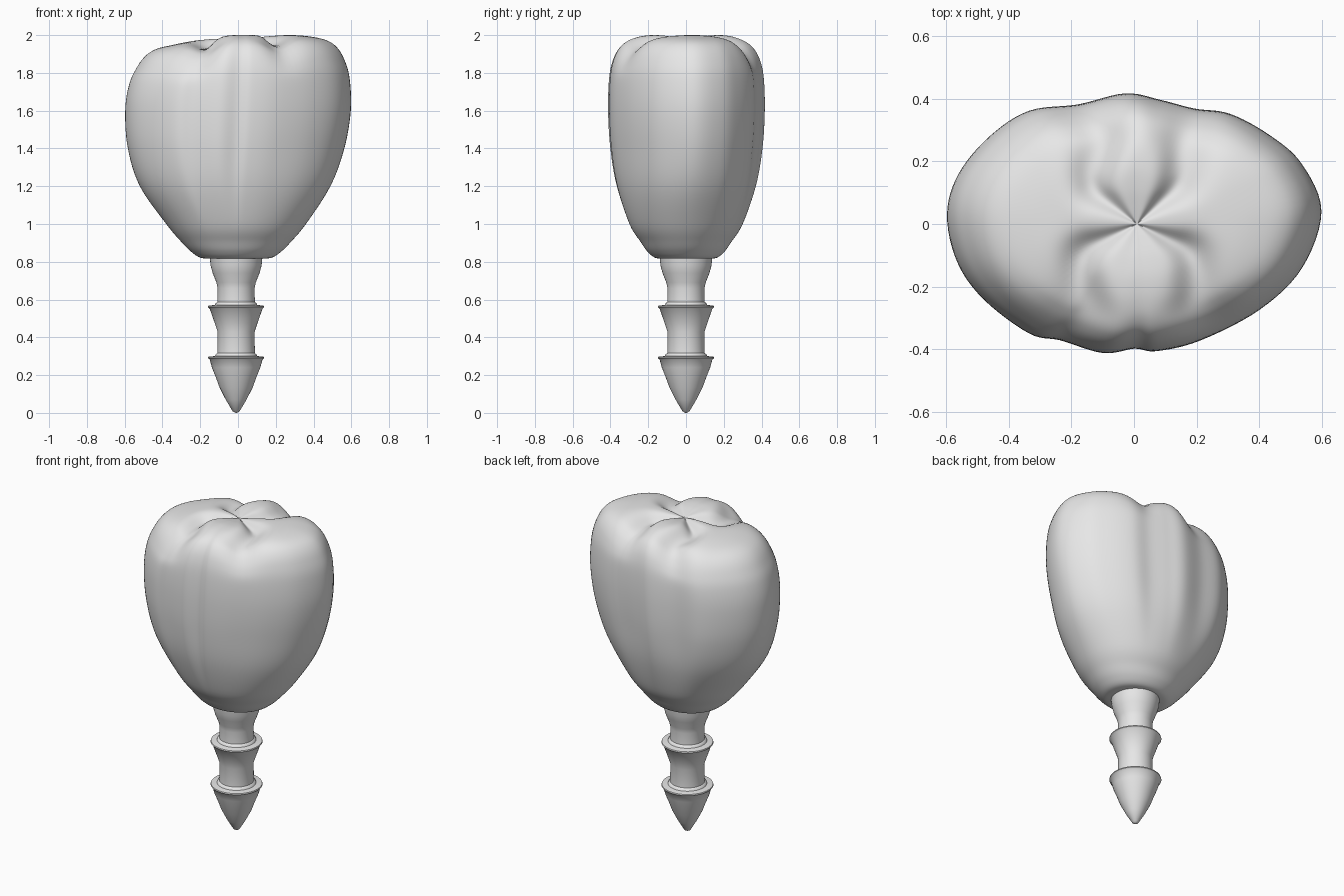
import bpy, bmesh, math
from mathutils import Vector

cube = bpy.data.objects.get("Cube")
if cube:
    bpy.data.objects.remove(cube, do_unlink=True)

grey = bpy.data.materials.new("plain_grey")
grey.use_nodes = True
grey.diffuse_color = (0.8, 0.8, 0.8, 1)
grey.node_tree.nodes["Principled BSDF"].inputs["Base Color"].default_value = (0.8, 0.8, 0.8, 1)


def smoothstep(low, high, value):
    t = min(max((value - low) / (high - low), 0), 1)
    return t * t * (3 - 2 * t)


def spline(keys, steps, closed=False):
    """Sample a Catmull-Rom curve through the key points."""
    keys = [Vector(k) for k in keys]
    count = len(keys)
    result = []

    def key(i):
        return keys[i % count] if closed else keys[min(max(i, 0), count - 1)]

    for i in range(count if closed else count - 1):
        a, b, c, d = (key(i + offset) for offset in (-1, 0, 1, 2))
        for step in range(steps):
            t = step / steps
            result.append(b + (c - a) * (t / 2)
                          + (a * 2 - b * 5 + c * 4 - d) * (t * t / 2)
                          + (b * 3 - a - c * 3 + d) * (t ** 3 / 2))
    if not closed:
        result.append(keys[-1])
    return result


def loft(name, rings, sharp_angle):
    """Skin a stack of closed rings and cap both ends."""
    bm = bmesh.new()
    loops = [[bm.verts.new(p) for p in ring] for ring in rings]
    for lower, upper in zip(loops, loops[1:]):
        for i in range(len(lower)):
            j = (i + 1) % len(lower)
            bm.faces.new((lower[i], lower[j], upper[j], upper[i]))
    bm.faces.new(loops[0][::-1])
    bm.faces.new(loops[-1])
    bmesh.ops.recalc_face_normals(bm, faces=bm.faces)
    mesh = bpy.data.meshes.new(name)
    bm.to_mesh(mesh)
    bm.free()
    mesh.materials.append(grey)
    obj = bpy.data.objects.new(name, mesh)
    bpy.context.collection.objects.link(obj)
    bpy.ops.object.select_all(action='DESELECT')
    obj.select_set(True)
    bpy.context.view_layer.objects.active = obj
    bpy.ops.object.shade_smooth_by_angle(angle=math.radians(sharp_angle))


# Crown: lobed outline at its widest level, counter-clockwise from the left side
HALF_X, HALF_Y = 0.597, 0.41
outline = spline([
    (.597, .04), (.535, .19), (.435, .28), (.305, .35), (.19, .367), (.08, .395),
    (-.03, .415), (-.18, .38), (-.335, .36), (-.46, .28), (-.56, .16),
    (-.597, .03), (-.565, -.12), (-.48, -.24), (-.335, -.348), (-.235, -.37),
    (-.1, -.41), (0, -.396), (.07, -.404), (.21, -.37), (.4, -.272), (.535, -.14)],
    6, True)

# Crown levels: centre shift, half width, half depth, height
levels = spline([
    (-.01, .13, .12, .816), (-.01, .19, .165, .822), (-.01, .24, .205, .855),
    (-.01, .29, .24, .905), (-.01, .37, .3, 1), (-.015, .505, .367, 1.2),
    (-.01, .573, .4, 1.4), (0, .597, .412, 1.6), (.008, .583, .407, 1.77),
    (.013, .55, .388, 1.87), (.017, .507, .355, 1.935), (.02, .45, .31, 1.972),
    (.02, .365, .25, 1.992), (.015, .27, .18, 2), (.01, .17, .115, 1.996),
    (.01, .08, .055, 1.985), (.01, .004, .003, 1.973)], 6)

# Biting surface grooves: angle near the centre, angle at the rim
grooves = [(42, 62), (143, 115), (205, 235), (335, 306)]


def groove_strength(angle, spread):
    """How close an angle lies to a groove, from none to full."""
    bend = smoothstep(0.35, 1, spread)
    total = 0
    for inner, outer in grooves:
        target = math.radians(inner + (outer - inner) * bend)
        gap = (angle - target + math.pi) % math.tau - math.pi
        total += math.exp(-(gap / 0.27) ** 2)
    return min(total, 1)


def crown_ring(level):
    shift, half_x, half_y, z = level
    lobes = smoothstep(0.9, 1.45, z)
    spread = half_x / 0.45
    # Grooves deepen away from the centre and fade out down the walls
    depth = 0.055 * smoothstep(-0.1, 0.55, spread) * smoothstep(1.72, 1.95, z)
    ring = []
    for p in outline:
        unit = Vector((p.x / HALF_X, p.y / HALF_Y))
        unit = unit.normalized().lerp(unit, lobes)
        x, y = unit.x * half_x, unit.y * half_y
        groove = depth * groove_strength(math.atan2(y, x), spread)
        # The right-hand cusp sits lower than the others
        drop = 0.045 * smoothstep(0, 0.38, -x - shift) * smoothstep(1.6, 1.9, z)
        ring.append((x + shift, y, z - groove - drop))
    return ring


loft("crown", [crown_ring(level) for level in levels], 80)

# Implant post: turned profile of radius and height with two barbed collars
post_profile = [
    (.003, 0), (.018, .008), (.055, .07), (.088, .135), (.108, .19), (.128, .24),
    (.14, .283), (.149, .29), (.147, .297), (.112, .301), (.108, .31), (.099, .316),
    (.098, .43), (.113, .475), (.14, .552), (.149, .56), (.147, .567),
    (.112, .572), (.108, .581), (.099, .587), (.098, .66), (.104, .69), (.124, .74),
    (.135, .78), (.14, .83)]
SIDES = 48
post_rings = [[(-0.01 + r * math.cos(math.tau * i / SIDES),
                r * math.sin(math.tau * i / SIDES), z) for i in range(SIDES)]
              for r, z in post_profile]
loft("implant_post", post_rings, 40)
